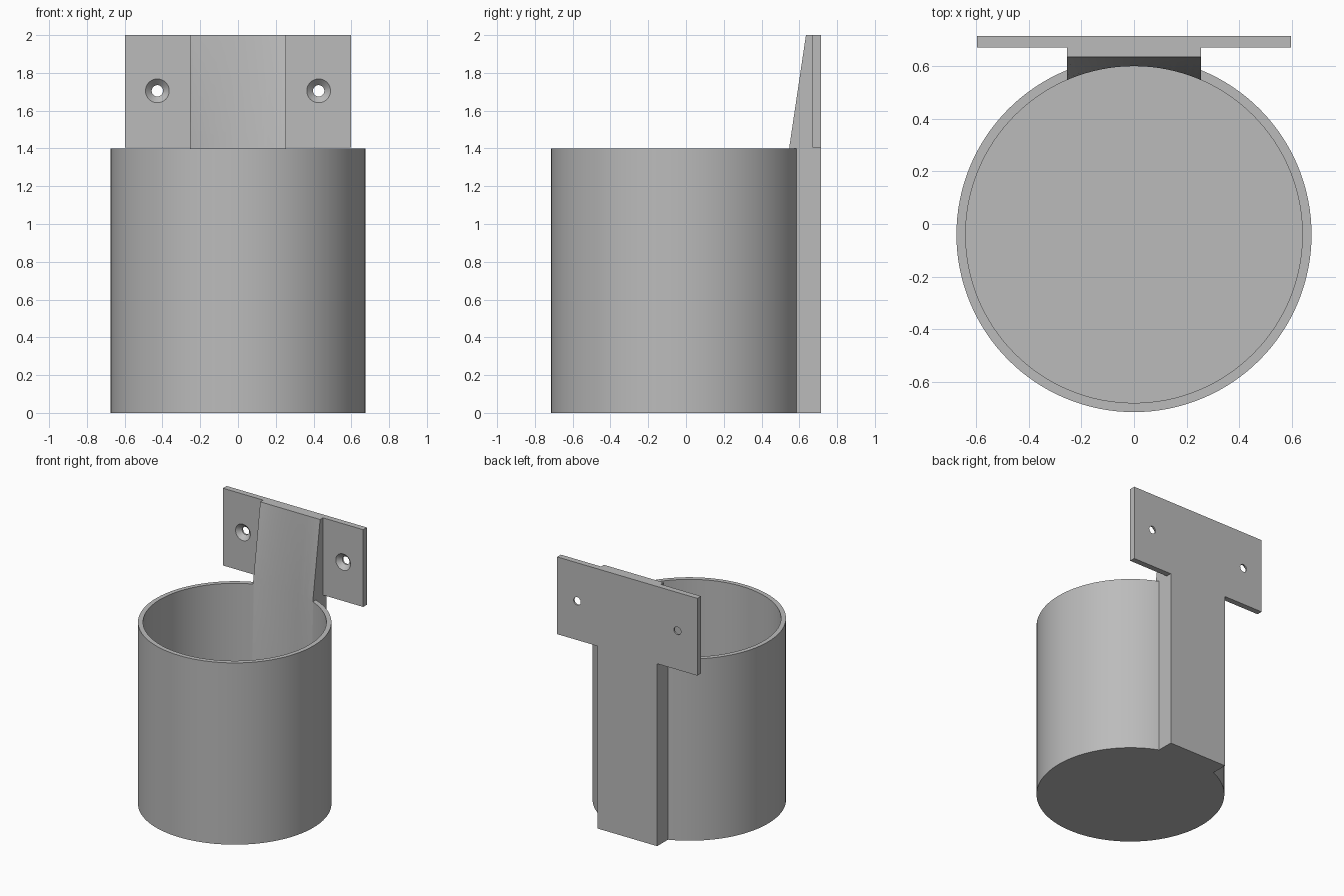
import bpy, bmesh
from math import sqrt, radians
from mathutils import Matrix

if "Cube" in bpy.data.objects:
    bpy.data.objects.remove(bpy.data.objects["Cube"], do_unlink=True)

CUP_Y, OUTER, INNER = -0.04, 0.675, 0.64
RIM, TOP, BACK = 1.4, 2.0, 0.715
HALF = 0.255

grey = bpy.data.materials.new("plain grey")
grey.use_nodes = True
grey.diffuse_color = (0.5, 0.5, 0.5, 1)
grey.node_tree.nodes["Principled BSDF"].inputs["Base Color"].default_value = (0.5, 0.5, 0.5, 1)


def make(name, bm):
    bmesh.ops.recalc_face_normals(bm, faces=bm.faces)
    mesh = bpy.data.meshes.new(name)
    bm.to_mesh(mesh)
    bm.free()
    mesh.materials.append(grey)
    ob = bpy.data.objects.new(name, mesh)
    bpy.context.collection.objects.link(ob)
    return ob


def cylinder(name, radius, z0, z1):
    bm = bmesh.new()
    bmesh.ops.create_cone(bm, cap_ends=True, segments=128, radius1=radius, radius2=radius,
                          depth=z1 - z0, matrix=Matrix.Translation((0, CUP_Y, (z0 + z1) / 2)))
    return make(name, bm)


def loft(name, sections):
    # Closed outlines with equal point counts, skinned and capped
    bm = bmesh.new()
    rings = [[bm.verts.new(p) for p in s] for s in sections]
    n = len(rings[0])
    for a, b in zip(rings, rings[1:]):
        for i in range(n):
            j = (i + 1) % n
            bm.faces.new((a[i], a[j], b[j], b[i]))
    bm.faces.new(rings[0])
    bm.faces.new(rings[-1])
    return make(name, bm)


def combine(target, tool, operation):
    bpy.context.view_layer.objects.active = target
    mod = target.modifiers.new(operation.lower(), "BOOLEAN")
    mod.operation, mod.object, mod.solver = operation, tool, "EXACT"
    bpy.ops.object.modifier_apply(modifier=mod.name)
    bpy.data.objects.remove(tool, do_unlink=True)


def spine_section(z, front):
    steps = 24
    xs = [HALF * (2 * i / steps - 1) for i in range(steps + 1)]
    return [(x, front(x), z) for x in xs] + [(HALF, BACK, z), (-HALF, BACK, z)]


def arc(x):
    return CUP_Y + sqrt((INNER - 0.001) ** 2 - x * x)


# Spine: follows the cup wall, then blends to a flat front at the top
holder = loft("cup_holder", [spine_section(0, arc), spine_section(RIM, arc),
                             spine_section(TOP, lambda x: 0.635)])

# Mounting plate across the top of the spine
bm = bmesh.new()
bmesh.ops.create_cube(bm, size=1, matrix=Matrix.Translation((0, 0.6925, 1.7025))
                      @ Matrix.Diagonal((1.195, 0.045, 0.595, 1)))
combine(holder, make("mounting_plate", bm), "UNION")

# Cup with a thin floor
combine(holder, cylinder("cup_outside", OUTER, 0, RIM), "UNION")
combine(holder, cylinder("cup_hollow", INNER, 0.04, RIM + 0.1), "DIFFERENCE")

# Countersunk screw holes
for side in (-1, 1):
    bm = bmesh.new()
    rings = []
    for y, r in ((0.66, 0.073), (0.703, 0.03), (0.75, 0.03)):
        made = bmesh.ops.create_circle(bm, segments=48, radius=r, matrix=Matrix.Translation(
            (side * 0.427, y, 1.705)) @ Matrix.Rotation(radians(90), 4, "X"))
        rings.append(made["verts"])
    for a, b in zip(rings, rings[1:]):
        for i in range(48):
            j = (i + 1) % 48
            bm.faces.new((a[i], a[j], b[j], b[i]))
    bm.faces.new(rings[0])
    bm.faces.new(rings[-1])
    combine(holder, make("screw_hole", bm), "DIFFERENCE")

bpy.ops.object.select_all(action="DESELECT")
holder.select_set(True)
bpy.context.view_layer.objects.active = holder
bpy.ops.object.shade_smooth_by_angle(angle=radians(20))
